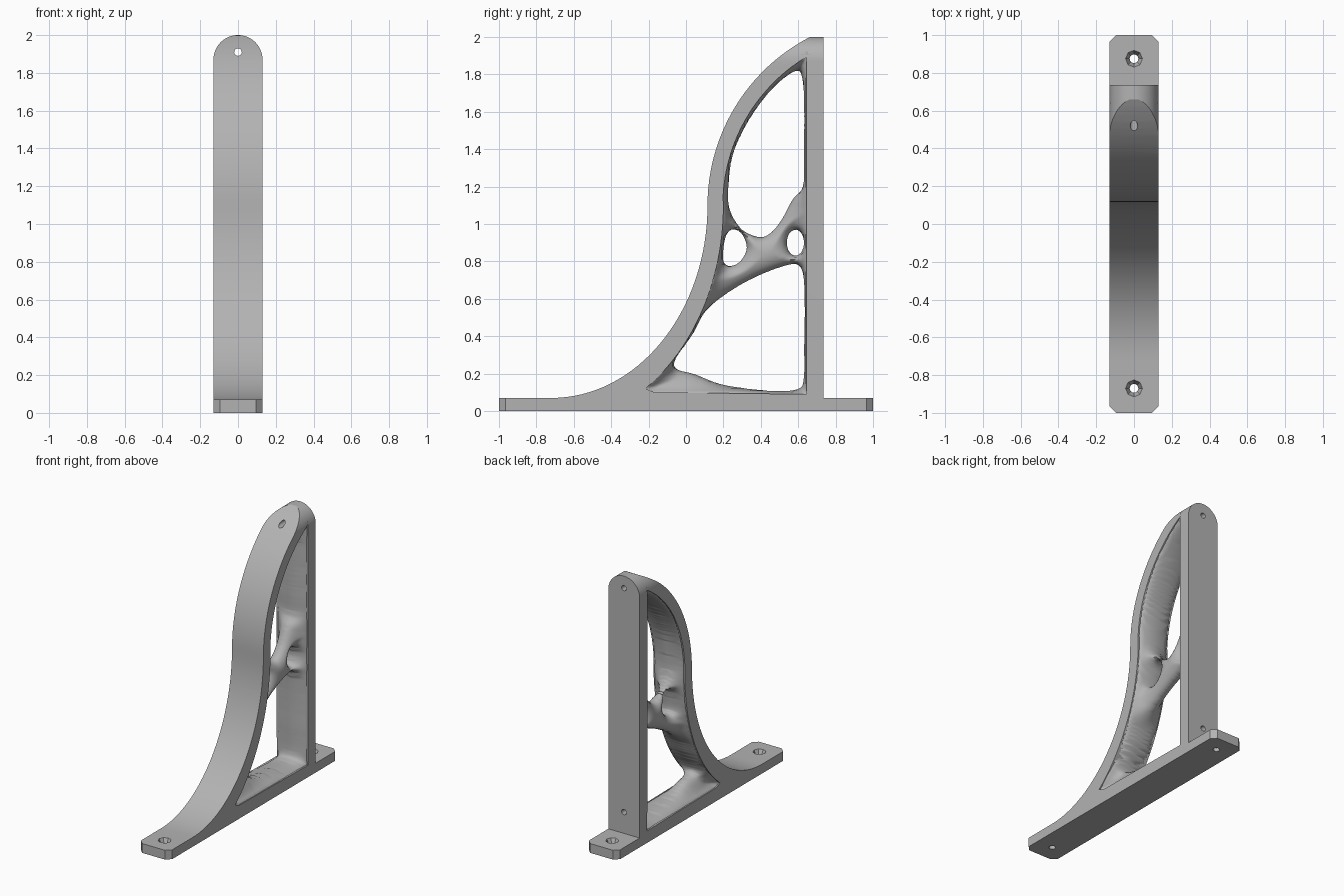
import bpy, bmesh, math
from mathutils import Vector, Matrix, kdtree

if "Cube" in bpy.data.objects:
    bpy.data.objects.remove(bpy.data.objects["Cube"])

grey = bpy.data.materials.new("light grey")
grey.diffuse_color = (0.45, 0.45, 0.45, 1)
grey.use_nodes = True
grey.node_tree.nodes["Principled BSDF"].inputs["Base Color"].default_value = grey.diffuse_color
W = 0.13  # half width of the bracket


def add_object(name, bm):
    me = bpy.data.meshes.new(name)
    bm.to_mesh(me)
    bm.free()
    ob = bpy.data.objects.new(name, me)
    bpy.context.collection.objects.link(ob)
    me.materials.append(grey)
    return ob


def prism(name, pts, depth):
    """Extrude a closed 3D outline along a vector."""
    bm = bmesh.new()
    face = bm.faces.new([bm.verts.new(p) for p in pts])
    ext = bmesh.ops.extrude_face_region(bm, geom=[face])
    moved = [v for v in ext["geom"] if isinstance(v, bmesh.types.BMVert)]
    bmesh.ops.translate(bm, verts=moved, vec=depth)
    bmesh.ops.recalc_face_normals(bm, faces=bm.faces)
    return add_object(name, bm)


def cone(name, r1, r2, length, matrix, sides=16):
    bm = bmesh.new()
    bmesh.ops.create_cone(bm, cap_ends=True, segments=sides, radius1=r1,
                          radius2=r2, depth=length, matrix=matrix)
    return add_object(name, bm)


def apply_boolean(ob, cutter, operation="DIFFERENCE"):
    mod = ob.modifiers.new("cut", "BOOLEAN")
    mod.operation, mod.solver, mod.object = operation, "EXACT", cutter
    bpy.context.view_layer.objects.active = ob
    bpy.ops.object.modifier_apply(modifier=mod.name)
    bpy.data.objects.remove(cutter)


def smooth(ob, angle):
    bpy.ops.object.select_all(action="DESELECT")
    ob.select_set(True)
    bpy.context.view_layer.objects.active = ob
    bpy.ops.object.shade_smooth_by_angle(angle=math.radians(angle))


def arc(cy, cz, ry, rz, a0, a1, n):
    angles = [math.radians(a0 + (a1 - a0) * i / n) for i in range(n + 1)]
    return [(cy + ry * math.cos(a), cz + rz * math.sin(a)) for a in angles]


# Side outline: flat foot, sweeping front curve, upright back
outline = [(-1, 0), (-1, 0.07)]
outline += arc(-0.72, 1.1, 0.835, 1.03, -90, 0, 32)
outline += arc(1.128, 1.1, 1.013, 1.013, 180, 117.5, 24)[1:]
outline += [(0.735, 2.0), (0.735, 0.07), (1, 0.07), (1, 0)]
frame = prism("frame", [(-W, y, z) for y, z in outline], (2 * W, 0, 0))

# Open pocket between curve, post and foot
pocket = arc(-0.72, 1.1, 0.92, 1.17, -56.9, 0, 24)
pocket += arc(1.125, 1.1, 0.928, 0.928, 180, 121.2, 20)[1:]
pocket += [(0.645, 0.09), (-0.17, 0.1)]
apply_boolean(frame, prism("pocket", [(-0.3, y, z) for y, z in pocket], (0.6, 0, 0)))

# Rounded top seen from the front, chamfered foot corners seen from above
arch = [(-W, -2, -0.1)]
arch += [(x, -2, z) for x, z in arc(0, 2 - W, W, W, 180, 0, 32)]
arch += [(W, -2, -0.1)]
apply_boolean(frame, prism("arch", arch, (0, 4, 0)), "INTERSECT")
c = 0.035
plan = [(W, 1 - c), (W - c, 1), (c - W, 1), (-W, 1 - c),
        (-W, c - 1), (c - W, -1), (W - c, -1), (W, c - 1)]
apply_boolean(frame, prism("plan", [(x, y, -1) for x, y in plan], (0, 0, 4)), "INTERSECT")

# Screw holes: countersunk in the foot, plain through the post
for y in (-0.87, 0.875):
    apply_boolean(frame, cone("hole", 0.023, 0.023, 0.4, Matrix.Translation((0, y, 0))))
    apply_boolean(frame, cone("sink", 0.022, 0.045, 0.05, Matrix.Translation((0, y, 0.0455)), 8))
turn = Matrix.Rotation(math.pi / 2, 4, "X")
for y, z, length in ((0.5, 1.91, 1.0), (0.7, 0.23, 0.2)):
    apply_boolean(frame, cone("hole", 0.02, 0.02, length, Matrix.Translation((0, y, z)) @ turn))
smooth(frame, 25)


# Organic web: see-through openings described by smooth closed loops
def closed_loop(pts, n=50):
    out = []
    for i in range(len(pts)):
        a, b, c, d = (Vector(pts[(i + k) % len(pts)]) for k in (-1, 0, 1, 2))
        for j in range(n):
            t = j / n
            out.append(0.5 * (2 * b + (c - a) * t + (2 * a - 5 * b + 4 * c - d) * t * t
                              + (3 * b - a - 3 * c + d) * t ** 3))
    return out


def straight_loop(pts, step=0.006):
    out = []
    for i, p in enumerate(pts):
        a, b = Vector(p), Vector(pts[(i + 1) % len(pts)])
        n = max(1, int((b - a).length / step))
        out += [a.lerp(b, j / n) for j in range(n)]
    return out


def signed_distance(loops):
    """Distance function, positive outside the loops."""
    samples = []
    for lp in loops:
        area = sum(lp[i - 1].x * lp[i].y - lp[i].x * lp[i - 1].y for i in range(len(lp)))
        s = 1 if area > 0 else -1
        for i, p in enumerate(lp):
            t = (lp[(i + 1) % len(lp)] - lp[i - 1]).normalized() * s
            samples.append((p, Vector((t.y, -t.x))))
    tree = kdtree.KDTree(len(samples))
    for i, (p, _) in enumerate(samples):
        tree.insert((p.x, p.y, 0), i)
    tree.balance()

    def dist(y, z):
        _, i, d = tree.find((y, z, 0))
        p, n = samples[i]
        return math.copysign(d, (Vector((y, z)) - p).dot(n))
    return dist


upper = [(0.595, 1.82), (0.625, 1.76), (0.632, 1.6), (0.63, 1.35), (0.625, 1.2), (0.57, 1.13),
         (0.51, 1.02), (0.45, 0.95), (0.39, 0.93), (0.3, 0.97), (0.24, 1.06), (0.225, 1.16),
         (0.245, 1.35), (0.305, 1.5), (0.4, 1.65), (0.5, 1.76)]
lower = [(0.628, 0.72), (0.6, 0.78), (0.54, 0.78), (0.4, 0.73), (0.25, 0.65), (0.11, 0.54),
         (0.035, 0.41), (-0.055, 0.28), (-0.05, 0.225), (0.05, 0.195), (0.2, 0.14),
         (0.45, 0.108), (0.6, 0.118), (0.63, 0.18), (0.632, 0.35), (0.635, 0.55)]
left_eye = [(0.2, 0.8), (0.235, 0.775), (0.29, 0.8), (0.325, 0.87), (0.3, 0.945),
            (0.25, 0.972), (0.215, 0.94), (0.2, 0.87)]
right_eye = arc(0.585, 0.9, 0.046, 0.07, 0, 315, 7)
hole_dist = signed_distance([closed_loop(p) for p in (upper, lower, left_eye, right_eye)])
wall_dist = signed_distance([straight_loop(pocket)])


def half_thickness(y, z, d):
    """Round at the openings, flaring to full width at the frame."""
    wall = max(0.0, -wall_dist(y, z))
    u = min(1.0, max(d, 0) / max(1e-5, min(0.09, d + wall)))
    full = 0.065 + 0.06 * math.exp(-wall / 0.035)
    return full * math.sqrt(max(0.0, 1 - (1 - u) ** 2))


H = 0.0125
grid = {}
for i in range(76):
    for j in range(150):
        y, z = -0.26 + i * H, 0.06 + j * H
        if wall_dist(y, z) < 0.03:
            grid[i, j] = (y, z, hole_dist(y, z))

bm = bmesh.new()
for i, j in grid:
    corners = [(i, j), (i + 1, j), (i + 1, j + 1), (i, j + 1)]
    if not all(k in grid for k in corners):
        continue
    for tri in ((0, 1, 2), (0, 2, 3)):
        pts = [grid[corners[k]] for k in tri]
        poly = []
        for k in range(3):  # trim the cell at the opening edge
            a, b = pts[k], pts[(k + 1) % 3]
            if a[2] >= 0:
                poly.append(a)
            if (a[2] >= 0) != (b[2] >= 0):
                t = a[2] / (a[2] - b[2])
                poly.append((a[0] + (b[0] - a[0]) * t, a[1] + (b[1] - a[1]) * t, 0.0))
        if len(poly) > 2:
            for side in (1, -1):
                bm.faces.new([bm.verts.new((side * half_thickness(*p), p[0], p[1]))
                              for p in poly[::side]])
bmesh.ops.remove_doubles(bm, verts=bm.verts, dist=0.0008)
web = add_object("organic_web", bm)
smooth(web, 80)
